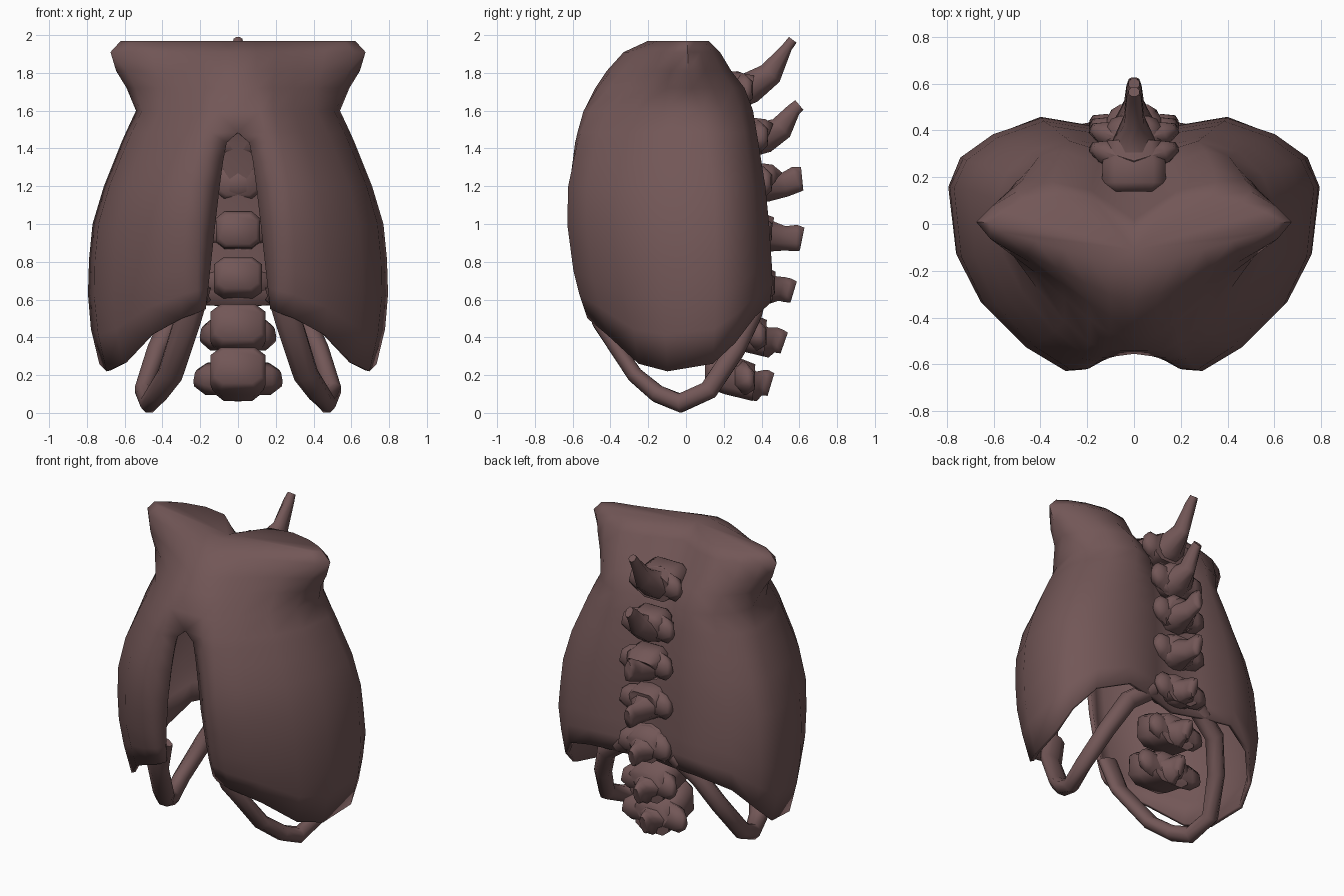
import bpy, bmesh, math
from mathutils import Vector

if "Cube" in bpy.data.objects:
    bpy.data.objects.remove(bpy.data.objects["Cube"])

mat = bpy.data.materials.new("bone")
mat.diffuse_color = (0.17, 0.095, 0.095, 1)
mat.use_nodes = True
mat.node_tree.nodes["Principled BSDF"].inputs["Base Color"].default_value = mat.diffuse_color


def finish(name, bm, angle=50):
    bmesh.ops.recalc_face_normals(bm, faces=bm.faces)
    me = bpy.data.meshes.new(name)
    bm.to_mesh(me)
    bm.free()
    ob = bpy.data.objects.new(name, me)
    bpy.context.collection.objects.link(ob)
    me.materials.append(mat)
    bpy.context.view_layer.objects.active = ob
    ob.select_set(True)
    bpy.ops.object.shade_smooth_by_angle(angle=math.radians(angle))
    ob.select_set(False)
    return ob


def interp(table, z):
    """Linear lookup in rows of (z, value, value...)."""
    if z <= table[0][0]:
        return table[0][1:]
    for a, b in zip(table, table[1:]):
        if z <= b[0]:
            f = (z - a[0]) / (b[0] - a[0])
            return [p + (q - p) * f for p, q in zip(a[1:], b[1:])]
    return table[-1][1:]


def loft(bm, pts, ref, n=8, power=1):
    """Tapered tube; pts are (x, y, z, radius along ref, other radius); power < 1 squares it."""
    P = [Vector(p[:3]) for p in pts]
    ring = [2 * math.pi * (k + .5) / n for k in range(n)]
    uv = [[math.copysign(abs(c) ** power, c) for c in (math.cos(a), math.sin(a))] for a in ring]
    rings = []
    for i, p in enumerate(pts):
        t = (P[min(i + 1, len(P) - 1)] - P[max(i - 1, 0)]).normalized()
        u = Vector(ref) - t * t.dot(Vector(ref))
        u.normalize()
        v = t.cross(u)
        rings.append([bm.verts.new(P[i] + u * p[3] * c + v * p[4] * s) for c, s in uv])
    for a, b in zip(rings, rings[1:]):
        for k in range(n):
            bm.faces.new((a[k], a[(k + 1) % n], b[(k + 1) % n], b[k]))
    bm.faces.new(rings[0])
    bm.faces.new(rings[-1])


# rib shell: z, half width, front lobe y, front centre y, back lobe y, back centre y, pointedness
ROWS = [(0.20, .72, -.44, -.44, .40, .34, 0), (0.45, .78, -.51, -.49, .43, .36, 0),
        (0.70, .80, -.595, -.54, .46, .37, 0), (1.00, .77, -.635, -.565, .44, .36, 0),
        (1.20, .71, -.63, -.565, .42, .34, 0), (1.45, .61, -.60, -.56, .38, .29, .2),
        (1.60, .54, -.56, -.54, .355, .21, .4), (1.72, .59, -.49, -.48, .31, .14, .8),
        (1.81, .645, -.42, -.42, .24, .08, 1), (1.91, .675, -.32, -.33, .18, .02, 1),
        (1.97, .62, -.18, -.20, .12, -.03, 1)]
# half width of the front opening
GAP = [(.5, .18), (.55, .17), (1.0, .12), (1.3, .085), (1.43, .06), (1.485, 0)]
# columns between front and back centre: round x, y, pointed x, y, bottom edge z
COLS = [(.27, .98, .15, .95, .53), (.38, .99, .30, .80, .50), (.60, .83, .48, .60, .41),
        (.83, .55, .68, .40, .26), (.96, .22, .91, .20, .22), (1.0, .35, 1.0, .05, .26),
        (.93, .62, .90, .42, .37), (.76, .84, .74, .78, .51), (.50, 1.0, .52, 1.0, .58),
        (.22, .92, .27, .80, .57)]


def shell_point(c, z):
    w, yf, yc, yb, ybc, p = interp(ROWS, z)
    if c == 0:
        return interp(GAP, z)[0], yc, z
    if c == 11:
        return 0, ybc, z - .03 * max(0, z - 1.6) / .37
    rx, ry, px, py, _ = COLS[c - 1]
    return (w * (rx + (px - rx) * p), (yf if c <= 5 else yb) * (ry + (py - ry) * p), z)


bm = bmesh.new()
grid = []
for c in range(12):
    zb = .55 if c == 0 else .56 if c == 11 else COLS[c - 1][4]
    zs = [zb + (1 - zb) * f for f in (0, .25, .5, .75)]
    zs += [1.0, 1.2, 1.33, 1.43, 1.485, 1.6, 1.72, 1.81, 1.91, 1.97]
    grid.append([bm.verts.new(shell_point(c, z)) for z in zs])
top = bm.verts.new((0, -.11, 1.96))
for a, b in zip(grid, grid[1:]):
    for r in range(len(a) - 1):
        bm.faces.new((a[r], b[r], b[r + 1], a[r + 1]))
    bm.faces.new((a[-1], b[-1], top))
# mirrored half, welded along the centre line
dup = bmesh.ops.duplicate(bm, geom=bm.verts[:] + bm.edges[:] + bm.faces[:])["geom"]
for v in dup:
    if isinstance(v, bmesh.types.BMVert):
        v.co.x *= -1
bmesh.ops.remove_doubles(bm, verts=bm.verts, dist=.0005)
shell = finish("rib_shell", bm, 70)
sol = shell.modifiers.new("wall", "SOLIDIFY")
sol.thickness = .025
sol.offset = -1

# lower looping ribs
for s, side in ((1, "right"), (-1, "left")):
    path = [(.21, -.50, .68, .075, .035), (.27, -.46, .48, .075, .04), (.36, -.27, .20, .07, .045),
            (.43, -.15, .10, .06, .05), (.47, -.03, .052, .05, .055), (.50, .12, .12, .05, .055),
            (.43, .26, .33, .055, .055), (.34, .35, .52, .06, .055), (.18, .38, .64, .06, .055)]
    bm = bmesh.new()
    loft(bm, [(s * p[0],) + p[1:] for p in path], (1, 0, 0), 8)
    finish("lower_rib_" + side, bm, 75)

# vertebrae: centre z, front y, half width, side reach, side y, spine tip y, tip z, tip half height
VERTS = [(.21, .10, .15, .225, .28, .45, .15, .075), (.44, .18, .15, .19, .34, .52, .37, .07),
         (.70, .26, .13, .18, .385, .57, .64, .07), (.96, .28, .12, .18, .37, .615, .92, .075),
         (1.22, .32, .12, .18, .37, .615, 1.24, .075), (1.46, .285, .12, .18, .35, .60, 1.63, .04),
         (1.71, .14, .14, .18, .27, .565, 1.975, .03)]
for i, (z, y, w, reach, ys, ty, tz, h) in enumerate(VERTS):
    bm = bmesh.new()
    # body, from front to back
    hz = .115 if i < 2 else .1
    loft(bm, [(0, y, z + .01, w * .85, hz * .8), (0, y + .03, z + .01, w * 1.02, hz * 1.02),
              (0, y + .12, z, w, hz), (0, ys + .08, z - .01, w * .85, hz * .9)], (1, 0, 0), 8, .55)
    # side processes swept back
    loft(bm, [(-reach, ys + .06, z + .01, .025, .045), (-reach * .75, ys + .04, z, .055, .085),
              (0, ys, z, .08, .10),
              (reach * .75, ys + .04, z, .055, .085), (reach, ys + .06, z + .01, .025, .045)],
         (0, 1, 0), 6)
    # spine process
    up = tz - z
    ym = (ys + .06 + ty) / 2
    loft(bm, [(0, ys, z - .01, .14, .10), (0, ys + .07, z - .02 + up * .12, .10, .09),
              (0, ym, z - .02 + up * .4, .045, .07),
              (0, ty - .03, tz - up * .15, .035, h), (0, ty, tz, .025, h * .9)], (1, 0, 0), 8)
    # lower vertebrae slope downwards to the back
    for v in bm.verts:
        if i < 3:
            v.co.z -= (v.co.y - y - .1) * .25 * (v.co.y < ys + .1)
        v.co.z = min(2, max(.06, v.co.z))
    finish("vertebra_%d" % (i + 1), bm, 75)
